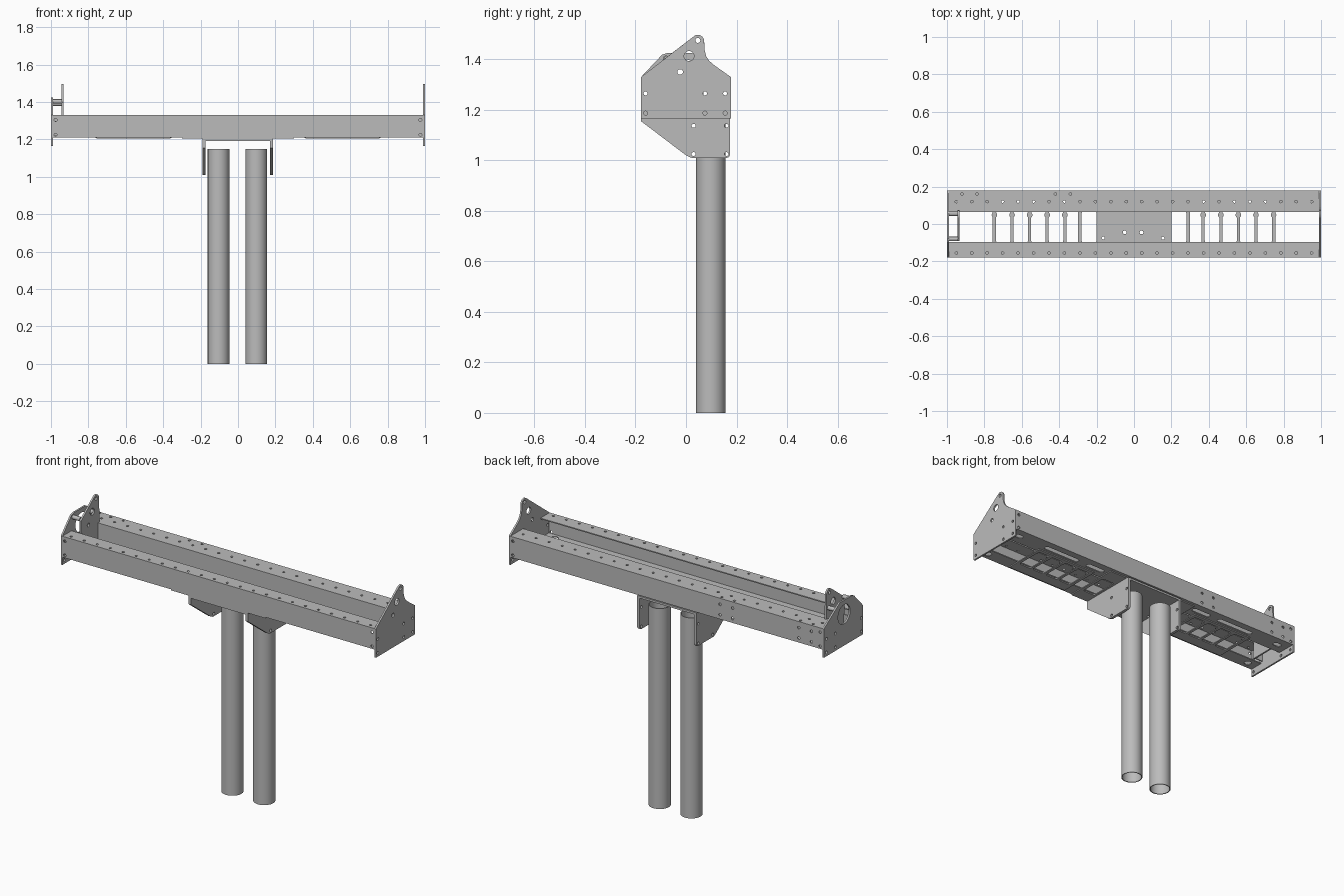
import bpy
from math import sin, cos, pi, radians
from mathutils import Matrix

cube = bpy.data.objects.get("Cube")
if cube:
    bpy.data.objects.remove(cube)

steel = bpy.data.materials.new("grey_steel")
steel.use_nodes = True
GREY = (0.5, 0.5, 0.5, 1)
steel.diffuse_color = GREY
steel.node_tree.nodes["Principled BSDF"].inputs["Base Color"].default_value = GREY

# Local plate axes (u, v, normal) mapped to the world
FACING = {
    "X": Matrix(((0, 0, 1, 0), (1, 0, 0, 0), (0, 1, 0, 0), (0, 0, 0, 1))),
    "Y": Matrix.Rotation(pi / 2, 4, "X"),
    "Z": Matrix.Identity(4),
}


def arc(u, v, r, start, end, n=8):
    angles = [radians(start + (end - start) * i / n) for i in range(n + 1)]
    return [(u + r * cos(a), v + r * sin(a)) for a in angles]


def hole(u, v, r=0.008, n=14):
    return arc(u, v, r, 0, 360 - 360 / n, n - 1)


def rect(u0, u1, v0, v1, r=0.0):
    if not r:
        return [(u0, v0), (u1, v0), (u1, v1), (u0, v1)]
    corners = ((u1 - r, v1 - r, 0), (u0 + r, v1 - r, 90),
               (u0 + r, v0 + r, 180), (u1 - r, v0 + r, 270))
    return [p for u, v, a in corners for p in arc(u, v, r, a, a + 90, 4)]


def plate(name, facing, at, thick, outline, holes=()):
    """Flat sheet with cut-outs, its mid-plane at the given coordinate."""
    curve = bpy.data.curves.new(name + "_outline", "CURVE")
    curve.dimensions = "2D"
    curve.fill_mode = "BOTH"
    curve.extrude = thick / 2
    for loop in [outline, *holes]:
        spline = curve.splines.new("POLY")
        spline.points.add(len(loop) - 1)
        for point, (u, v) in zip(spline.points, loop):
            point.co = (u, v, 0, 1)
        spline.use_cyclic_u = True
    temp = bpy.data.objects.new(name + "_outline", curve)
    bpy.context.collection.objects.link(temp)
    graph = bpy.context.evaluated_depsgraph_get()
    mesh = bpy.data.meshes.new_from_object(temp.evaluated_get(graph))
    bpy.data.objects.remove(temp)
    bpy.data.curves.remove(curve)
    shift = Matrix.Translation([at if a == facing else 0 for a in "XYZ"])
    mesh.transform(shift @ FACING[facing])
    for poly in mesh.polygons:
        poly.use_smooth = False
    mesh.materials.clear()
    mesh.materials.append(steel)
    obj = bpy.data.objects.new(name, mesh)
    bpy.context.collection.objects.link(obj)
    return obj


T = 0.006                      # sheet thickness
BOTTOM, TOP = 1.21, 1.33       # beam height
FRONT, BACK = -0.178, 0.178    # beam depth
END = 0.99                     # beam half length
LIP_F, LIP_B = -0.095, 0.063   # inner flange edges

# Long beams: a channel at the front, a box at the back
row = [-0.95 + i * 1.9 / 23 for i in range(24)]
pairs = (-0.92, -0.84, -0.42, -0.34)
end_holes = [hole(s * 0.975, z) for s in (-1, 1) for z in (1.225, 1.305)]
web = rect(-END, END, BOTTOM, TOP)
plate("front_beam_top", "Z", TOP - T / 2, T, rect(-END, END, FRONT, LIP_F),
      [hole(x, -0.155, 0.007) for x in row])
plate("back_beam_top", "Z", TOP - T / 2, T, rect(-END, END, LIP_B, BACK),
      [hole(x, 0.12, 0.007) for x in row] + [hole(x, 0.16, 0.007) for x in pairs])
plate("front_beam_web", "Y", FRONT + T / 2, T, web, end_holes)
plate("back_beam_web", "Y", BACK - T / 2, T, web,
      end_holes + [hole(x, z) for x in pairs for z in (1.235, 1.295)])
plate("back_beam_inner_wall", "Y", LIP_B + T / 2, T, web)
plate("front_beam_bottom", "Z", BOTTOM + T / 2, T, rect(-END, END, FRONT, LIP_F),
      [hole(s * 0.93, -0.137, 0.02) for s in (-1, 1)])
slots = []
for s in (-1, 1):
    for a, b in ((0.32, 0.44), (0.5, 0.74), (0.9, 0.95)):
        slots.append(rect(*sorted((s * a, s * b)), 0.105, 0.137, 0.015))
plate("back_beam_bottom", "Z", BOTTOM + T / 2, T, rect(-END, END, LIP_B, BACK), slots)

# Ladder sheets and centre sheet below the beams
def window(x0, x1):
    return rect(x0, x1, -0.1, 0.068, 0.012)


for side, s in (("right", -1), ("left", 1)):
    rungs = [s * (0.37 + 0.094 * i) for i in range(5)]
    edges = sorted(rungs)
    cells = [window(a + 0.008, b - 0.008) for a, b in zip(edges, edges[1:])]
    plate(side + "_ladder_sheet", "Z", BOTTOM - T / 2, T,
          rect(edges[0] - 0.01, edges[-1] + 0.01, -0.165, 0.09), cells)
    for i, x in enumerate(rungs):
        plate(f"{side}_rung_eye_{i + 1}", "Z", BOTTOM, T,
              hole(x, 0.048, 0.015), [hole(x, 0.048, 0.008)])
plate("centre_sheet", "Z", BOTTOM - T / 2, T, rect(-0.3, 0.3, FRONT, 0.16),
      [window(-0.28, -0.2), window(0.2, 0.28)]
      + [hole(x, -0.045, 0.01) for x in (-0.05, 0.04)]
      + [hole(x, -0.075) for x in (-0.165, 0.155)])

# Post bracket: a top plate and two cheeks
plate("bracket_top", "Z", 1.198, 0.012, rect(-0.19, 0.187, FRONT, 0.175),
      [hole(x, -0.045, 0.01) for x in (-0.05, 0.04)]
      + [hole(x, -0.075) for x in (-0.165, 0.155)])
cheek = ([(FRONT, 1.2), (FRONT, 1.155), (0.0, 1.02)] + arc(0.025, 1.03, 0.02, 235, 270, 4)
         + arc(0.16, 1.025, 0.015, 270, 360, 4) + [(0.175, 1.2)])
cheek_holes = [hole(y, z) for y in (0.03, 0.16) for z in (1.025, 1.137)]
for side, x in (("right", -0.182), ("left", 0.179)):
    plate(side + "_bracket_cheek", "X", x, 0.016, cheek, cheek_holes)

# Hollow round posts
for side, x in (("right", -0.104), ("left", 0.098)):
    ring = hole(x, 0.098, 0.058, 40)
    post = plate(side + "_post", "Z", 0.575, 1.15, ring, [hole(x, 0.098, 0.053, 40)])
    bpy.ops.object.select_all(action="DESELECT")
    post.select_set(True)
    bpy.context.view_layer.objects.active = post
    bpy.ops.object.shade_smooth_by_angle(angle=radians(30))

# End plates: a tall lug on the left, a cut-off plate on the right
bolts = [hole(y, z) for y in (-0.16, 0.075, 0.155) for z in (1.187, 1.265)]
lug_back = [(0.11, 1.378), (0.092, 1.394), (0.08, 1.412), (0.073, 1.44)]
lug_tip = arc(0.047, 1.472, 0.025, 0, 125)
lug_holes = [hole(0.047, 1.475, 0.01), hole(0.012, 1.413, 0.02), hole(-0.023, 1.35, 0.011)]
base = [(FRONT, 1.165), (BACK, 1.165), (BACK, TOP)]
plate("left_end_plate", "X", 0.995, 0.01,
      base + lug_back + lug_tip + [(FRONT, TOP)], bolts + lug_holes)
plate("right_end_plate", "X", -0.995, 0.01,
      base + [(0.05, 1.415), (0.035, 1.425), (-0.075, 1.425), (-0.095, 1.418), (FRONT, TOP)],
      bolts + [hole(-0.005, 1.345, 0.055, 28)])

# Inner lug beside the right end plate, with its spacers
plate("right_inner_lug", "X", -0.938, 0.01,
      [(-0.092, 1.22), (LIP_B, 1.22), (LIP_B, TOP), (0.075, TOP), (0.075, 1.405)]
      + lug_tip + [(-0.092, 1.397)], lug_holes)
for name, y, z in (("front", -0.08, 1.403), ("back", 0.055, 1.39)):
    plate(name + "_lug_spacer", "X", -0.967, 0.05, hole(y, z, 0.012, 20),
          [hole(y, z, 0.006, 20)])
for name, y in (("front", -0.085), ("back", 0.056)):
    plate(name + "_lug_tie", "Y", y, T, rect(-0.99, -0.94, 1.22, 1.3))
